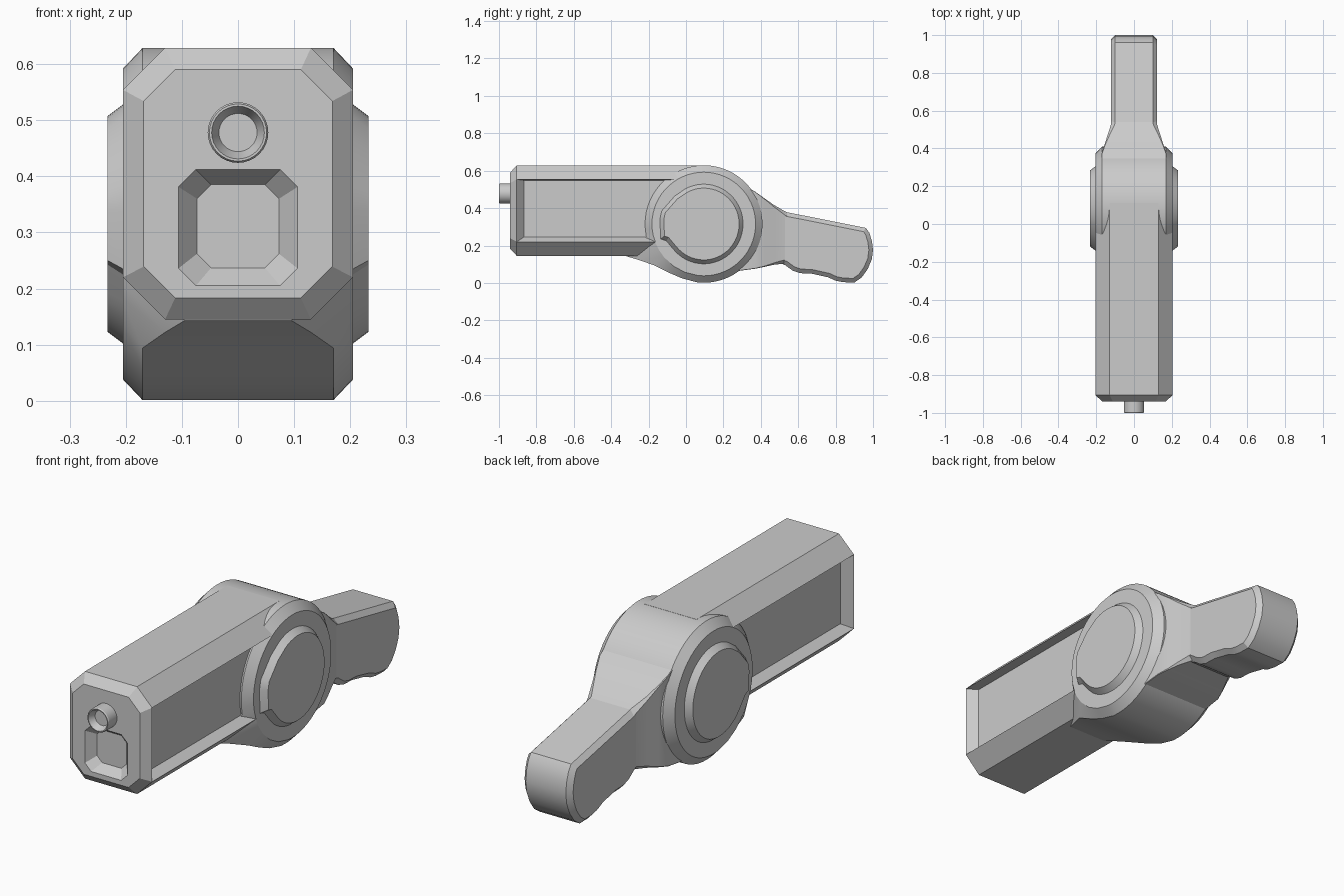
import bpy, bmesh, math
from mathutils import Vector

if "Cube" in bpy.data.objects:
    bpy.data.objects.remove(bpy.data.objects["Cube"])


def loft(name, rings, edit=None):
    """Skin equal-length rings of points and cap both ends."""
    bm = bmesh.new()
    vs = [[bm.verts.new(p) for p in r] for r in rings]
    n = len(vs[0])
    for a, b in zip(vs, vs[1:]):
        for i in range(n):
            j = (i + 1) % n
            bm.faces.new((a[i], a[j], b[j], b[i]))
    bm.faces.new(vs[0][::-1])
    bm.faces.new(vs[-1])
    bmesh.ops.recalc_face_normals(bm, faces=bm.faces)
    if edit:
        edit(bm)
    me = bpy.data.meshes.new(name)
    bm.to_mesh(me)
    bm.free()
    me.polygons.foreach_set("use_smooth", [True] * len(me.polygons))
    me.set_sharp_from_angle(angle=math.radians(25))
    ob = bpy.data.objects.new(name, me)
    bpy.context.collection.objects.link(ob)
    return ob


def octagon(w, z0, z1, c):
    """Chamfered rectangle in x, z."""
    return [(-w, z0 + c), (-w + c, z0), (w - c, z0), (w, z0 + c),
            (w, z1 - c), (w - c, z1), (-w + c, z1), (-w, z1 - c)]


def inset(prof, d):
    """Offset a counter-clockwise (y, z) profile inward."""
    pts = [Vector(p) for p in prof]
    out = []
    for i, p in enumerate(pts):
        a = (p - pts[i - 1]).normalized()
        b = (pts[(i + 1) % len(pts)] - p).normalized()
        na, nb = Vector((-a.y, a.x)), Vector((-b.y, b.x))
        out.append(p + (na + nb) * d / (1 + na.dot(nb)))
    return out


def plate(name, outer, inner, xo, xi):
    """Side-profile slab with bevelled rims; xo may hold one width per point."""
    if not isinstance(xo, list):
        xo = [xo] * len(outer)

    def ring(prof, xs, s):
        return [(s * x, p[0], p[1]) for x, p in zip(xs, prof)]
    xin = [xi] * len(inner)
    return loft(name, [ring(inner, xin, -1), ring(outer, xo, -1),
                       ring(outer, xo, 1), ring(inner, xin, 1)])


# Barrel: chamfered box with a front pocket and sunken side panels
def side_panels(bm):
    sides = [f for f in bm.faces if abs(f.normal.x) > 0.99 and f.calc_area() > 0.2]
    bmesh.ops.inset_individual(bm, faces=sides, thickness=0.01)
    for f in sides:
        for v in f.verts:
            v.co.x = math.copysign(0.163, v.co.x)
            v.co.z = 0.548 if v.co.z > 0.4 else 0.245
            v.co.y = -0.867 if v.co.y < -0.4 else 0.1


sections = [(-0.90, 0.073, 0.237, 0.385, 0.025), (-0.94, 0.106, 0.205, 0.412, 0.031),
            (-0.94, 0.168, 0.183, 0.59, 0.056), (-0.905, 0.205, 0.145, 0.629, 0.075),
            (0.11, 0.205, 0.145, 0.629, 0.075)]
loft("barrel", [[(x, y, z) for x, z in octagon(w, z0, z1, c)]
                for y, w, z0, z1, c in sections], side_panels)

# Muzzle tube with a shallow bore
bore = [(-0.93, 0.054), (-0.995, 0.054), (-1.0, 0.051), (-1.0, 0.047), (-0.97, 0.034)]
loft("muzzle", [[(r * math.cos(k * math.tau / 32), y, 0.478 + r * math.sin(k * math.tau / 32))
                 for k in range(32)] for y, r in bore])

# Round hub with a fairing that runs forward under the barrel
CY, CZ, R = 0.095, 0.315, 0.314
angles = [math.radians(a) for a in range(-96, 196, 6)]
rim = [(CY + R * math.cos(a), CZ + R * math.sin(a)) for a in angles]
widths = [0.17] * len(rim)
for y, z, x in [(-0.32, 0.143, 0.095), (-0.25, 0.122, 0.13), (-0.17, 0.094, 0.17),
                (-0.09, 0.054, 0.17), (-0.02, 0.024, 0.17)]:
    rim.append((y, z))
    widths.append(x)
centre = Vector((CY, CZ))
face = [centre + (Vector(p) - centre).normalized() * 0.277 for p in rim]
plate("hub", rim, face, widths, 0.205)

# Raised side discs with a flattened front
disc = [(0.095 + 0.21 * math.cos(math.radians(a)), 0.315 + 0.213 * math.sin(math.radians(a)))
        for a in range(-140, 121, 6)]
disc += [(-0.06, 0.465), (-0.13, 0.385), (-0.14, 0.34), (-0.135, 0.235), (-0.105, 0.225)]
plate("side_disc", disc, inset(disc, 0.021), 0.205, 0.233)

# Neck tapering from the hub to the grip
neck = [(0.25, 0.06, 0.56, 0.175, 0.002), (0.37, 0.076, 0.488, 0.172, 0.002),
        (0.42, 0.086, 0.452, 0.156, 0.004), (0.47, 0.097, 0.417, 0.14, 0.01),
        (0.53, 0.104, 0.382, 0.121, 0.02), (0.56, 0.112, 0.37, 0.117, 0.02)]
loft("neck", [[(x, y, z) for x, z in octagon(w, z0, z1, c)] for y, z0, z1, w, c in neck])

# Grip with finger waves below and a rounded butt
grip = [(0.5, 0.107), (0.53, 0.095), (0.57, 0.066), (0.61, 0.052), (0.67, 0.05),
        (0.71, 0.041), (0.76, 0.03), (0.80, 0.012), (0.84, 0.004), (0.90, 0.002),
        (0.94, 0.03), (0.972, 0.075), (0.993, 0.125), (1.0, 0.175), (0.994, 0.225),
        (0.98, 0.268), (0.962, 0.294), (0.53, 0.38), (0.5, 0.386)]
plate("grip", grip, inset(grip, 0.022), 0.1, 0.121)
